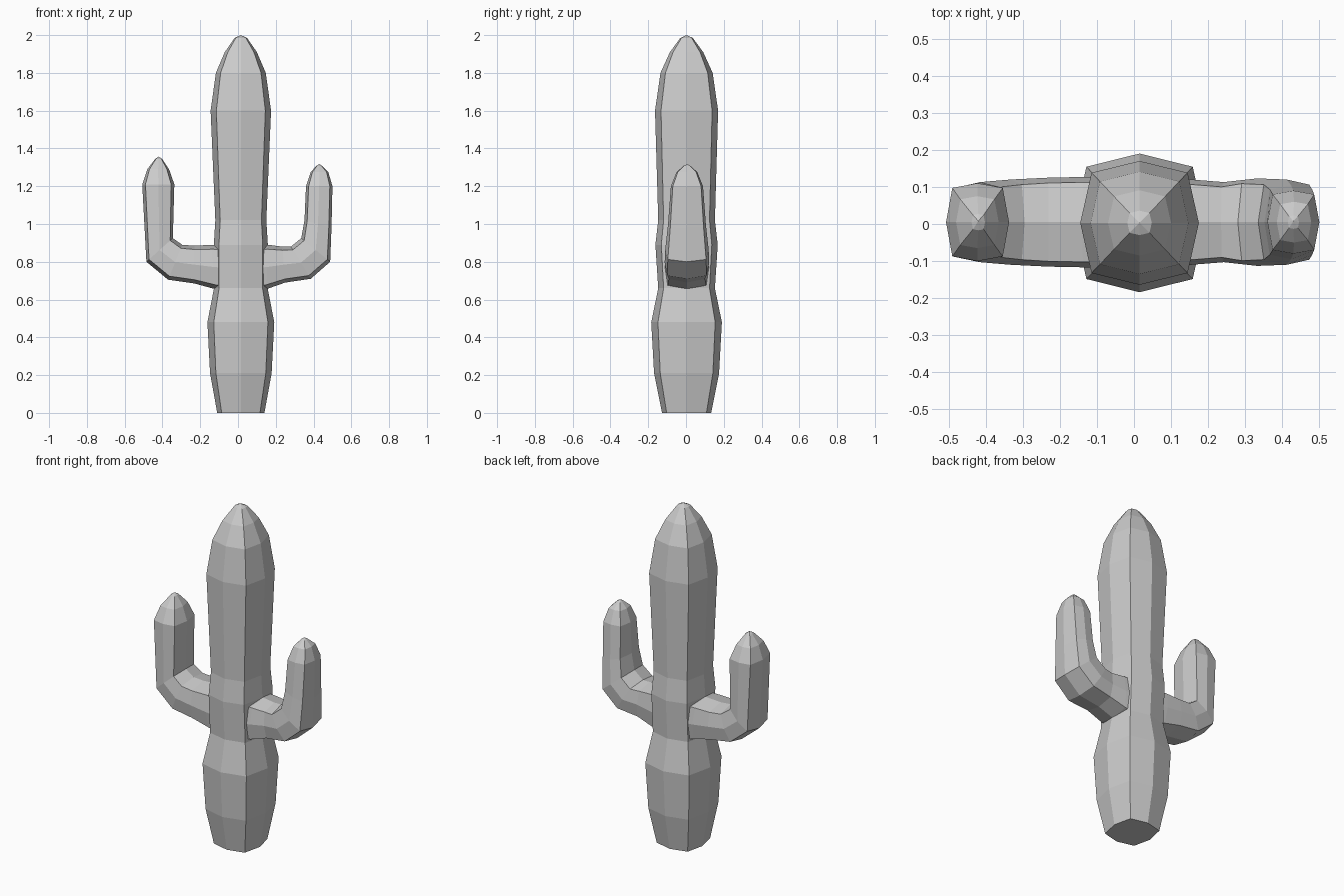
import bpy, bmesh
from mathutils import Vector

if "Cube" in bpy.data.objects:
    bpy.data.objects.remove(bpy.data.objects["Cube"])

# squarish octagon section: (across, depth)
OCT = [(1, 0), (.81, .81), (0, 1), (-.81, .81), (-1, 0), (-.81, -.81), (0, -1), (.81, -.81)]
BOX = [(1, 0), (.8, .88), (0, 1), (-.8, .88), (-1, 0), (-.8, -.88), (0, -1), (.8, -.88)]


def loft(name, rings, tip):
    """Skin a list of 8-point rings, cap the start and close the end to a tip."""
    bm = bmesh.new()
    loops = [[bm.verts.new(p) for p in ring] for ring in rings]
    for a, b in zip(loops, loops[1:]):
        for i in range(8):
            j = (i + 1) % 8
            bm.faces.new((a[i], a[j], b[j], b[i]))
    bm.faces.new(loops[0])
    end = bm.verts.new(tip)
    for i in range(8):
        bm.faces.new((loops[-1][i], loops[-1][(i + 1) % 8], end))
    bmesh.ops.recalc_face_normals(bm, faces=bm.faces)
    me = bpy.data.meshes.new(name)
    bm.to_mesh(me)
    bm.free()
    ob = bpy.data.objects.new(name, me)
    bpy.context.collection.objects.link(ob)
    return ob


def arm(name, sections, tip):
    """Each section: inner x, inner z, outer x, outer z, half depth."""
    rings = []
    for ix, iz, ox, oz, w in sections:
        mid = Vector(((ix + ox) / 2, .005, (iz + oz) / 2))
        half = Vector(((ox - ix) / 2, 0, (oz - iz) / 2))
        rings.append([mid + half * a + Vector((0, w * d, 0)) for a, d in BOX])
    return loft(name, rings, tip)


# trunk: z, x radius, y radius
profile = [(0, .125, .13), (.21, .163, .172), (.48, .177, .187), (.66, .142, .15),
           (.89, .143, .165), (1.02, .135, .15), (1.6, .16, .167), (1.8, .132, .138),
           (1.91, .085, .088), (1.985, .033, .033)]
trunk = loft("cactus", [[(.015 + rx * a, .003 + ry * d, z) for a, d in OCT]
                        for z, rx, ry in profile], (.015, .003, 2.0))

# arms
left = arm("left_arm", [
    (-.04, .89, -.04, .64, .122), (-.14, .89, -.12, .655, .122), (-.23, .885, -.23, .685, .12),
    (-.295, .89, -.37, .705, .115), (-.345, .925, -.485, .8, .108), (-.337, 1.21, -.507, 1.21, .105),
    (-.365, 1.29, -.48, 1.29, .07), (-.402, 1.345, -.438, 1.345, .022)], (-.42, .008, 1.357))
right = arm("right_arm", [
    (.06, .89, .06, .635, .12), (.16, .89, .15, .655, .115), (.235, .88, .25, .69, .108),
    (.28, .88, .385, .71, .118), (.335, .925, .488, .8, .115), (.352, 1.02, .495, .98, .1),
    (.36, 1.2, .5, 1.2, .085), (.385, 1.275, .478, 1.275, .055),
    (.415, 1.308, .445, 1.308, .018)], (.43, .008, 1.317))

# join into one skin
bpy.context.view_layer.objects.active = trunk
for part in (left, right):
    mod = trunk.modifiers.new("join", 'BOOLEAN')
    mod.operation = 'UNION'
    mod.solver = 'EXACT'
    mod.object = part
    bpy.ops.object.modifier_apply(modifier=mod.name)
    bpy.data.objects.remove(part)
